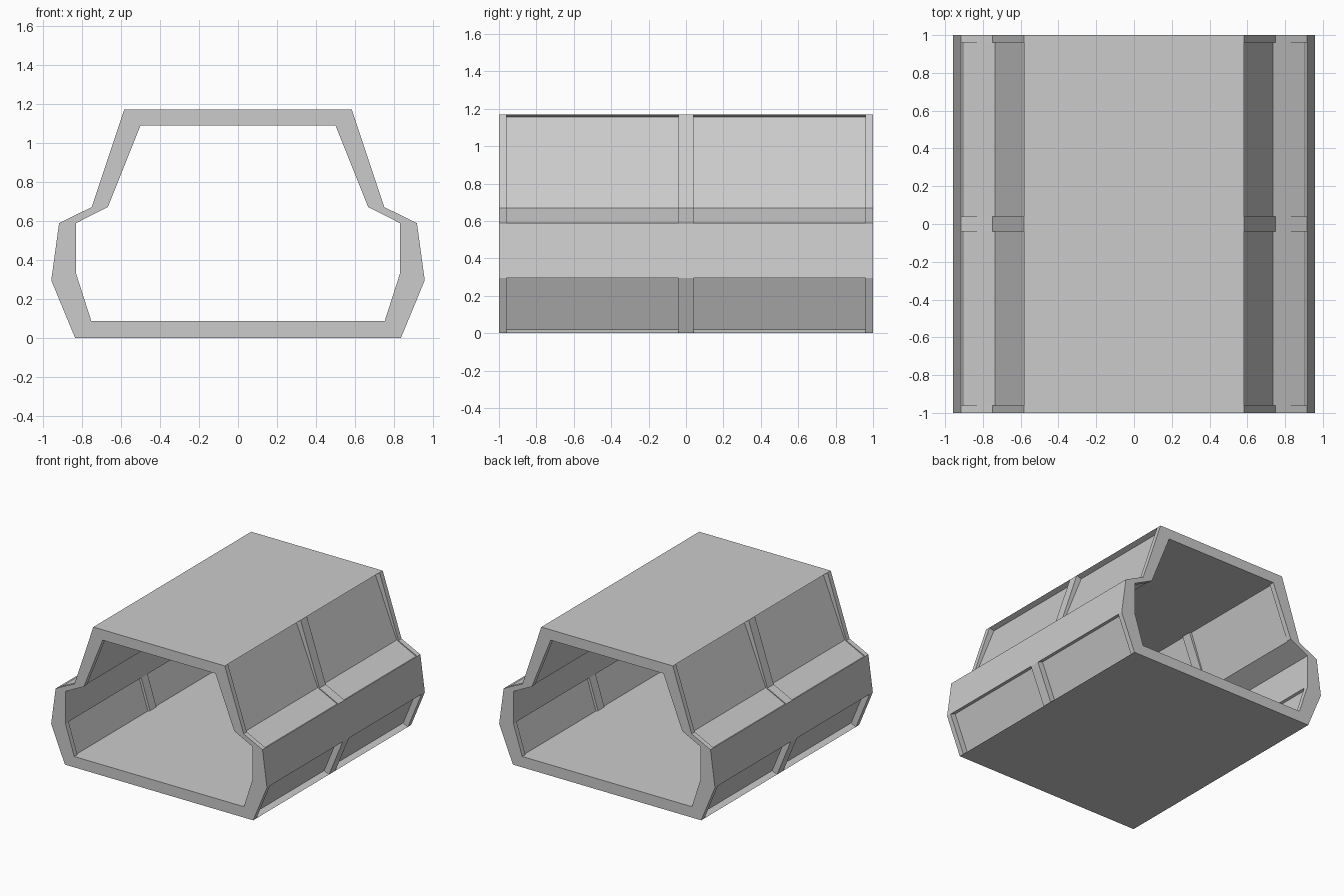
import bpy, bmesh

if "Cube" in bpy.data.objects:
    bpy.data.objects.remove(bpy.data.objects["Cube"])

# Half cross-sections, floor edge up to roof edge (x, z)
OUTER = [(.835, 0), (.957, .295), (.917, .588), (.75, .67), (.583, 1.17)]
INNER = [(.752, .087), (.83, .33), (.83, .588), (.667, .67), (.5, 1.087)]

# Recessed panel profiles: section corner index -> sunken position
OUTER_PANELS = [{0: (.792, .02), 1: (.913, .312)},
                {2: (.906, .585), 3: (.735, .67), 4: (.541, 1.156)}]
INNER_PANELS = [{0: (.771, .08), 1: (.849, .324)},
                {2: (.836, .592), 3: (.674, .67), 4: (.519, 1.094)}]

# Rib, bay, rib, bay, rib along the length
STATIONS = [-1, -.96, -.04, .04, .96, 1]
BAYS = (1, 3)

bm = bmesh.new()


def face(*points):
    bm.faces.new([bm.verts.new(p) for p in points])


def strip(p, q, y0, y1, s):
    """Quad between two section points, run from y0 to y1 on side s."""
    face((s * p[0], y0, p[1]), (s * q[0], y0, q[1]),
         (s * q[0], y1, q[1]), (s * p[0], y1, p[1]))


def shell(section, panels):
    for k, (y0, y1) in enumerate(zip(STATIONS, STATIONS[1:])):
        # floor and roof
        for x, z in (section[0], section[-1]):
            face((-x, y0, z), (x, y0, z), (x, y1, z), (-x, y1, z))
        for s in (1, -1):
            sunk = panels if k in BAYS else []
            covered = {i for d in sunk for i in list(d)[:-1]}
            # plain side walls
            for i in range(len(section) - 1):
                if i not in covered:
                    strip(section[i], section[i + 1], y0, y1, s)
            # recessed panels with their rims
            for d in sunk:
                ids = list(d)
                for i in (ids[0], ids[-1]):
                    strip(section[i], d[i], y0, y1, s)
                for i, j in zip(ids, ids[1:]):
                    strip(d[i], d[j], y0, y1, s)
                    for y in (y0, y1):
                        face(*[(s * x, y, z) for x, z in
                               (section[i], section[j], d[j], d[i])])


shell(OUTER, OUTER_PANELS)
shell(INNER, INNER_PANELS)

# Open end frames
outer_loop = OUTER + [(-x, z) for x, z in reversed(OUTER)]
inner_loop = INNER + [(-x, z) for x, z in reversed(INNER)]
for y in (-1, 1):
    for i in range(len(outer_loop)):
        j = (i + 1) % len(outer_loop)
        face(*[(x, y, z) for x, z in
               (outer_loop[i], outer_loop[j], inner_loop[j], inner_loop[i])])

bmesh.ops.remove_doubles(bm, verts=bm.verts[:], dist=.0005)
bmesh.ops.recalc_face_normals(bm, faces=bm.faces[:])

mesh = bpy.data.meshes.new("corridor_section")
bm.to_mesh(mesh)
bm.free()
bpy.context.collection.objects.link(bpy.data.objects.new("corridor_section", mesh))
